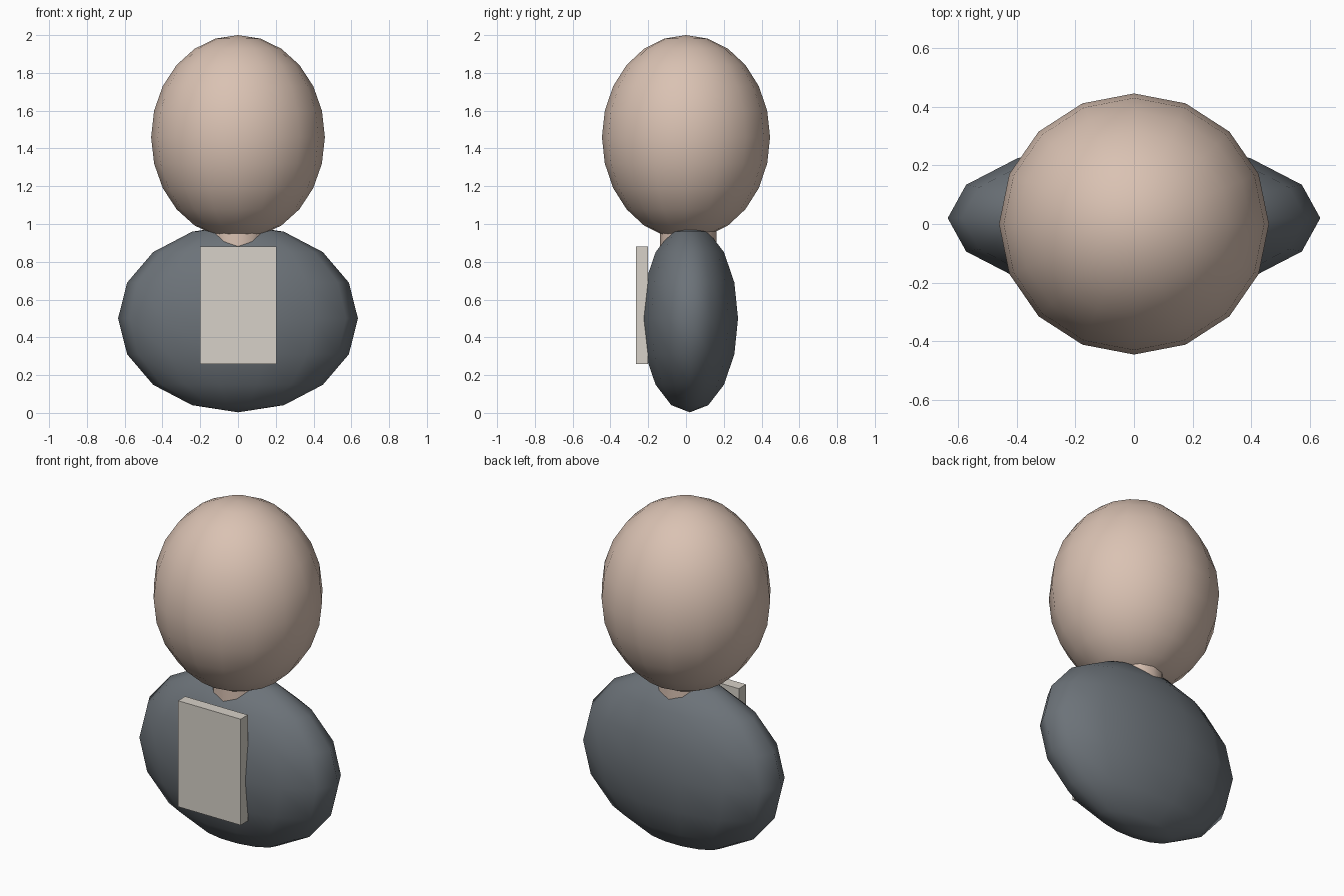
import bpy, bmesh
from math import sin, cos, pi

if "Cube" in bpy.data.objects:
    bpy.data.objects.remove(bpy.data.objects["Cube"])


def material(name, rgb):
    mat = bpy.data.materials.new(name)
    mat.diffuse_color = (*rgb, 1)
    mat.use_nodes = True
    mat.node_tree.nodes["Principled BSDF"].inputs["Base Color"].default_value = mat.diffuse_color
    return mat


def finish(bm, name, mat, smooth):
    bmesh.ops.recalc_face_normals(bm, faces=bm.faces[:])
    for f in bm.faces:
        f.smooth = smooth
    mesh = bpy.data.meshes.new(name)
    bm.to_mesh(mesh)
    bm.free()
    mesh.materials.append(mat)
    obj = bpy.data.objects.new(name, mesh)
    bpy.context.collection.objects.link(obj)
    return obj


def ellipsoid(name, centre, radii, segments, rings, mat):
    """UV ellipsoid with a meridian exactly on the +x axis."""
    bm = bmesh.new()
    arc = [bm.verts.new((sin(pi * i / rings), 0, cos(pi * i / rings))) for i in range(rings + 1)]
    edges = [bm.edges.new(pair) for pair in zip(arc, arc[1:])]
    bmesh.ops.spin(bm, geom=arc + edges, cent=(0, 0, 0), axis=(0, 0, 1),
                   angle=2 * pi, steps=segments, use_duplicate=False)
    bmesh.ops.remove_doubles(bm, verts=bm.verts[:], dist=1e-4)
    bmesh.ops.scale(bm, vec=radii, verts=bm.verts[:])
    bmesh.ops.translate(bm, vec=centre, verts=bm.verts[:])
    return finish(bm, name, mat, True)


skin = material("skin", (0.70, 0.54, 0.45))
cloth = material("cloth", (0.15, 0.17, 0.19))
panel = material("panel", (0.68, 0.64, 0.58))

# Head and torso
ellipsoid("head", (0, 0, 1.46), (0.46, 0.445, 0.54), 16, 12, skin)
ellipsoid("torso", (0, 0.02, 0.5), (0.635, 0.262, 0.497), 14, 8, cloth)

# Neck
bm = bmesh.new()
bmesh.ops.create_cone(bm, cap_ends=True, segments=12, radius1=0.15, radius2=0.15, depth=0.26)
bmesh.ops.translate(bm, vec=(0, 0.012, 0.95), verts=bm.verts[:])
neck = finish(bm, "neck", skin, True)
for p in neck.data.polygons:
    p.use_smooth = abs(p.normal.z) < 0.5

# Chest panel
bm = bmesh.new()
bmesh.ops.create_cube(bm, size=1)
bmesh.ops.scale(bm, vec=(0.405, 0.066, 0.62), verts=bm.verts[:])
bmesh.ops.translate(bm, vec=(0.001, -0.233, 0.57), verts=bm.verts[:])
finish(bm, "chest_panel", panel, False)
